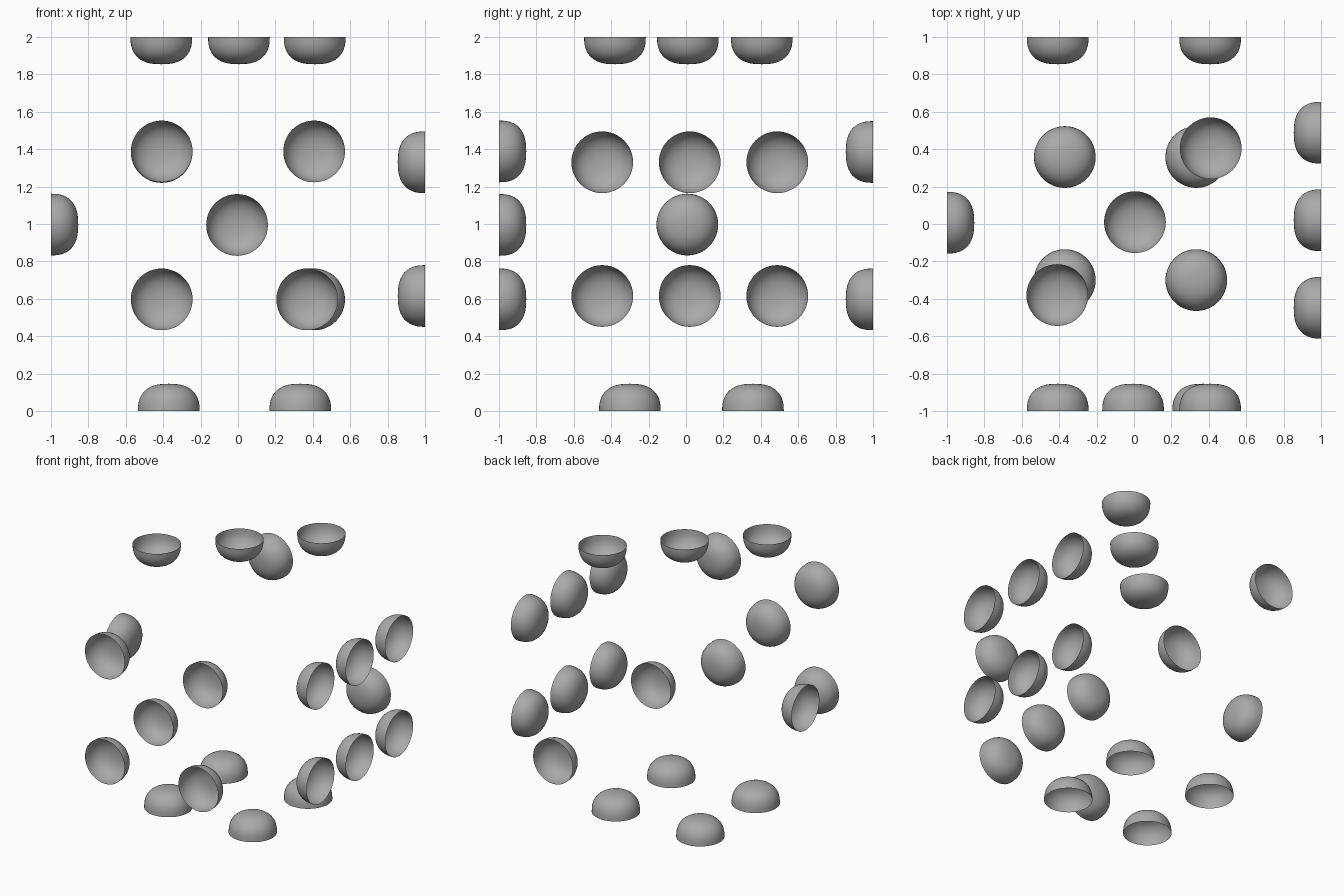
import bpy, bmesh, math
from mathutils import Vector, Matrix

cube = bpy.data.objects.get("Cube")
if cube:
    bpy.data.objects.remove(cube, do_unlink=True)

RADIUS, DEPTH, POWER = 0.165, 0.146, 2.5
RINGS, SEGMENTS = 12, 48

grey = bpy.data.materials.new("mid grey")
grey.use_nodes = True
colour = (0.4, 0.4, 0.4, 1)
grey.diffuse_color = colour
grey.node_tree.nodes["Principled BSDF"].inputs["Base Color"].default_value = colour


def make_cup_mesh():
    """Open, slightly flat-bottomed bowl with its rim at z = 0, opening along +z."""
    bm = bmesh.new()
    profile = []
    for i in range(RINGS + 1):
        a = i / RINGS * math.pi / 2
        r = RADIUS * math.sin(a) ** (2 / POWER)
        z = -DEPTH * max(math.cos(a), 0) ** (2 / POWER) if i < RINGS else 0
        profile.append(bm.verts.new((r, 0, z)))
    edges = [bm.edges.new(pair) for pair in zip(profile, profile[1:])]
    bmesh.ops.spin(bm, geom=profile + edges, cent=(0, 0, 0), axis=(0, 0, 1),
                   angle=math.tau, steps=SEGMENTS, use_duplicate=False)
    bmesh.ops.remove_doubles(bm, verts=bm.verts, dist=0.0005)
    bmesh.ops.recalc_face_normals(bm, faces=bm.faces)
    # The hollow side is the visible front of the surface
    bottom = min(bm.faces, key=lambda f: f.calc_center_median().z)
    bottom.normal_update()
    if bottom.normal.z < 0:
        bmesh.ops.reverse_faces(bm, faces=bm.faces)
    for f in bm.faces:
        f.smooth = True
    mesh = bpy.data.meshes.new("cup")
    bm.to_mesh(mesh)
    bm.free()
    mesh.materials.append(grey)
    return mesh


cup = make_cup_mesh()


def add_cups(side, normal, places):
    """Set cups into one side of the cube, opening outwards."""
    turn = Vector(normal).to_track_quat('Z', 'Y').to_matrix().to_4x4()
    for n, place in enumerate(places, 1):
        obj = bpy.data.objects.new(f"{side}_cup_{n}", cup)
        obj.matrix_world = Matrix.Translation(place) @ turn
        bpy.context.collection.objects.link(obj)


# Three in a diagonal on top, four in a square underneath
add_cups("top", (0, 0, 1), [(-0.41, -0.38, 2), (0.005, 0.01, 2), (0.41, 0.405, 2)])
add_cups("bottom", (0, 0, -1), [(x, y, 0) for x in (-0.37, 0.333) for y in (-0.3, 0.358)])

# One on the right, two rows of three on the left
add_cups("right", (-1, 0, 0), [(-1, 0.007, 0.997)])
add_cups("left", (1, 0, 0), [(1, y, z) for y in (-0.448, 0.02, 0.488) for z in (0.615, 1.33)])

# Five on the front, two in a diagonal on the back
add_cups("front", (0, -1, 0), [(-0.408, -1, 1.388), (0.407, -1, 1.388), (-0.005, -1, 0.995),
                               (-0.408, -1, 0.597), (0.37, -1, 0.597)])
add_cups("back", (0, 1, 0), [(-0.408, 1, 1.385), (0.407, 1, 0.597)])
